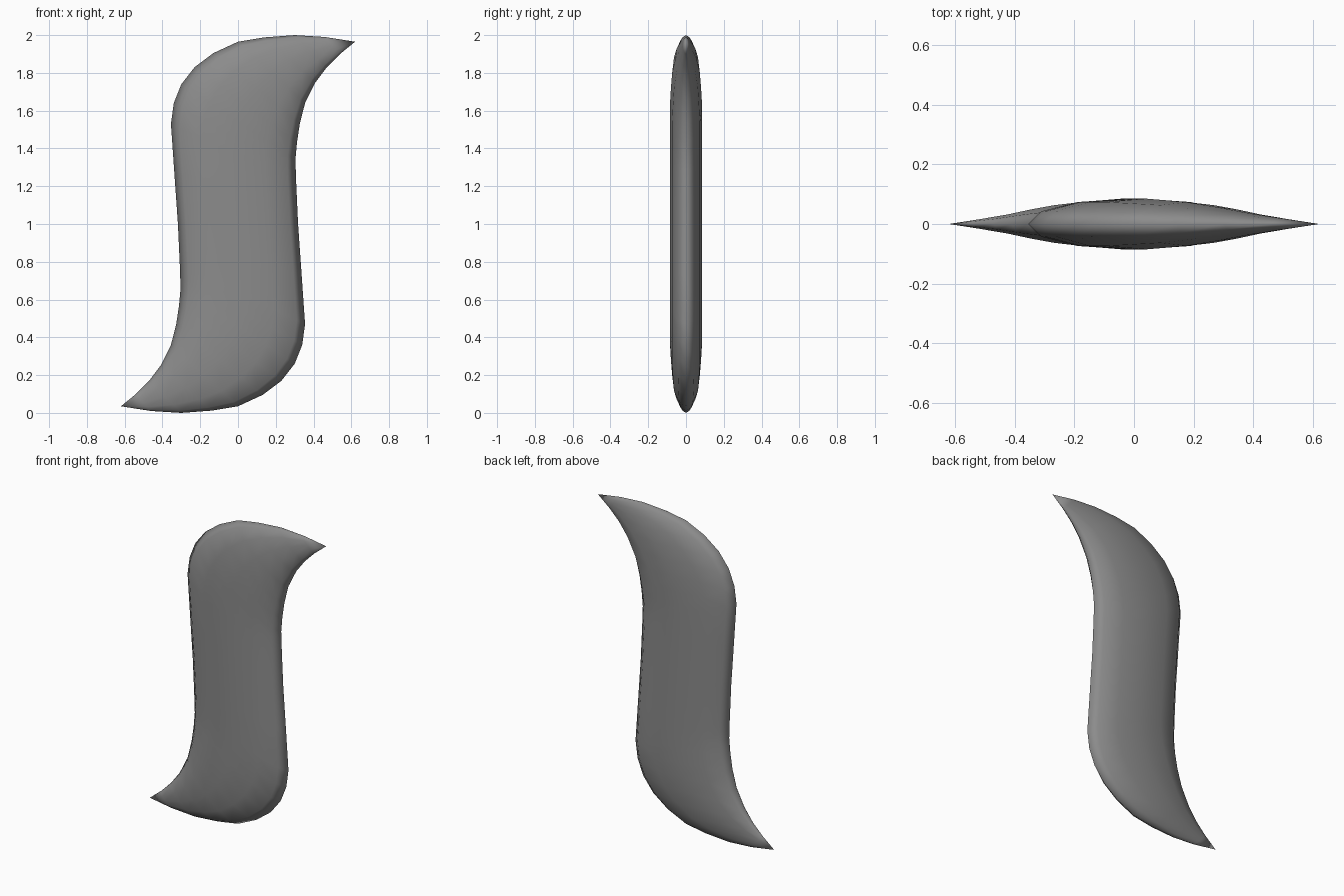
import bpy, bmesh, math
from mathutils import Vector

cube = bpy.data.objects.get("Cube")
if cube:
    bpy.data.objects.remove(cube, do_unlink=True)

mat = bpy.data.materials.new("mid_grey")
mat.use_nodes = True
GREY = (0.26, 0.26, 0.26, 1)
mat.diffuse_color = GREY
mat.node_tree.nodes["Principled BSDF"].inputs["Base Color"].default_value = GREY

# Upper half stations: outer edge x, z; inner edge x, z; half thickness
TIP = (0.62, 1.965)
UPPER = [
    (0.46, 1.99, 0.54, 1.90, 0.018),
    (0.30, 2.00, 0.47, 1.83, 0.036),
    (0.14, 1.988, 0.41, 1.75, 0.057),
    (0.00, 1.965, 0.355, 1.64, 0.073),
    (-0.13, 1.905, 0.327, 1.53, 0.080),
    (-0.23, 1.83, 0.312, 1.43, 0.085),
    (-0.30, 1.74, 0.304, 1.34, 0.085),
    (-0.34, 1.64, 0.306, 1.28, 0.085),
    (-0.355, 1.53, 0.308, 1.22, 0.085),
    (-0.337, 1.27, 0.313, 1.11, 0.085),
]
MIDDLE = (-0.318, 1.0, 0.318, 1.0, 0.085)
SIDES = 12


def half_turn(s):
    # The lower half is the upper half turned about the y axis
    return (-s[2], 2 - s[3], -s[0], 2 - s[1], s[4])


stations = UPPER + [MIDDLE] + [half_turn(s) for s in reversed(UPPER)]
bm = bmesh.new()


def ring(x0, z0, x1, z1, thick):
    # Elliptical section spanning the two edges
    a, b = Vector((x0, 0, z0)), Vector((x1, 0, z1))
    mid, half = (a + b) / 2, (b - a) / 2
    angles = [math.tau * i / SIDES for i in range(SIDES)]
    return [bm.verts.new(mid + half * math.cos(t) + Vector((0, thick * math.sin(t), 0)))
            for t in angles]


rings = [ring(*s) for s in stations]
top = bm.verts.new((TIP[0], 0, TIP[1]))
bottom = bm.verts.new((-TIP[0], 0, 2 - TIP[1]))
for i in range(SIDES):
    j = (i + 1) % SIDES
    bm.faces.new((top, rings[0][i], rings[0][j]))
    bm.faces.new((bottom, rings[-1][j], rings[-1][i]))
    for upper, lower in zip(rings, rings[1:]):
        bm.faces.new((upper[i], lower[i], lower[j], upper[j]))
bmesh.ops.recalc_face_normals(bm, faces=bm.faces)
for f in bm.faces:
    f.smooth = True

# Curved S-shaped body with pointed ends
mesh = bpy.data.meshes.new("curved_body")
bm.to_mesh(mesh)
bm.free()
mesh.materials.append(mat)
body = bpy.data.objects.new("curved_body", mesh)
bpy.context.collection.objects.link(body)
